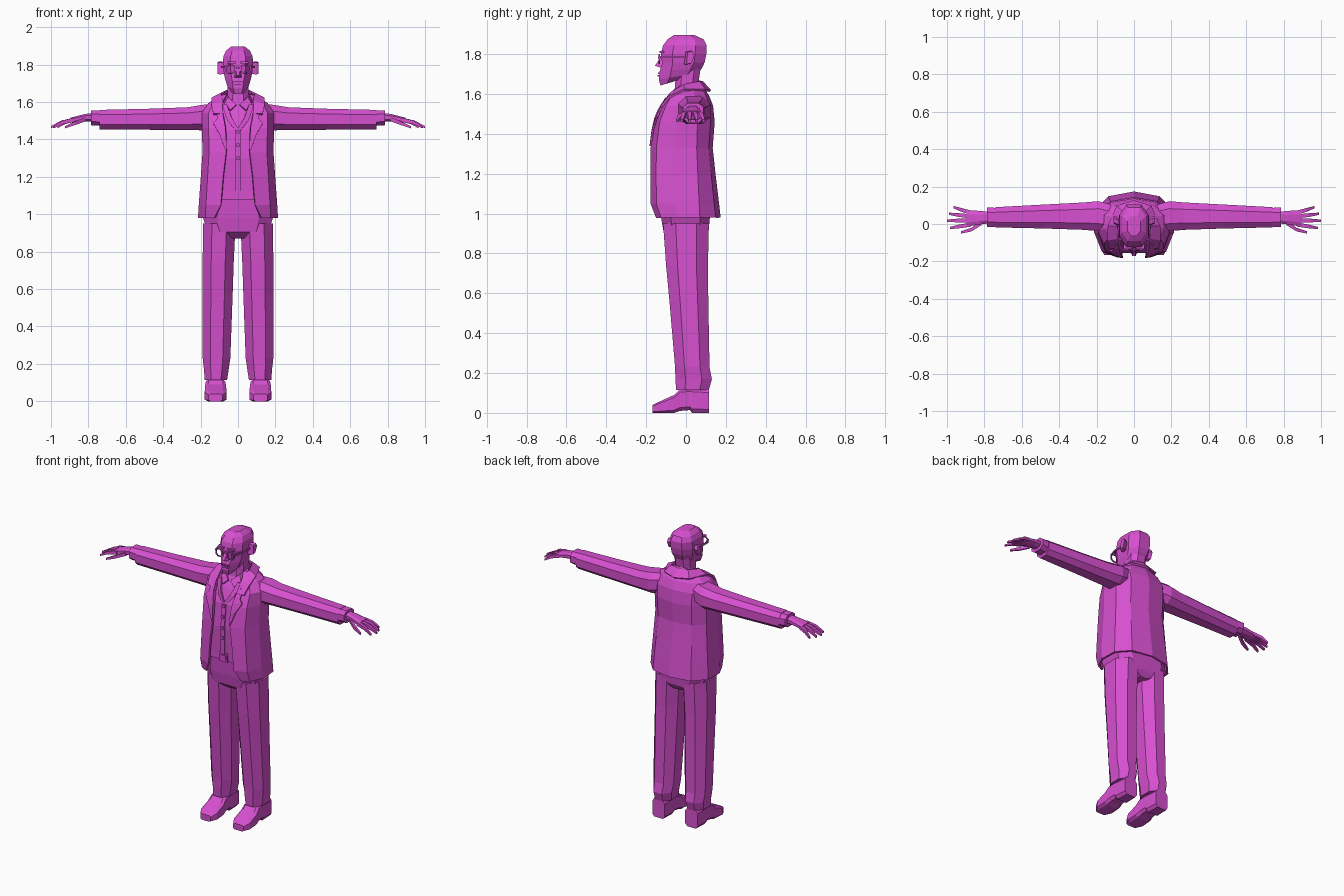
import bpy, bmesh, math
from mathutils import Vector

mat = bpy.data.materials.new("magenta")
mat.diffuse_color = (0.68, 0.08, 0.63, 1)


def make(name, verts, faces, mirror=False, thick=0):
    """Flat-shaded mesh, optionally mirrored over x and thickened."""
    me = bpy.data.meshes.new(name)
    me.from_pydata([tuple(v) for v in verts], [], faces)
    bm = bmesh.new()
    bm.from_mesh(me)
    bmesh.ops.recalc_face_normals(bm, faces=bm.faces)
    bm.to_mesh(me)
    bm.free()
    me.materials.append(mat)
    ob = bpy.data.objects.new(name, me)
    bpy.context.collection.objects.link(ob)
    if mirror:
        ob.modifiers.new("mirror", 'MIRROR')
    if thick:
        s = ob.modifiers.new("thickness", 'SOLIDIFY')
        s.thickness = thick
        s.offset = 0
    return ob


def loft(name, rings, mirror=False):
    """Closed tube through equal-length rings, capped at both ends."""
    n = len(rings[0])
    faces = [(i * n + j, i * n + (j + 1) % n, (i + 1) * n + (j + 1) % n, (i + 1) * n + j)
             for i in range(len(rings) - 1) for j in range(n)]
    faces += [tuple(range(n)), tuple(range((len(rings) - 1) * n, len(rings) * n))]
    return make(name, [p for r in rings for p in r], faces, mirror)


def sheet(name, rows, mirror=True, thick=0.01):
    """Open surface through rows of points."""
    n = len(rows[0])
    faces = [(i * n + j, i * n + j + 1, (i + 1) * n + j + 1, (i + 1) * n + j)
             for i in range(len(rows) - 1) for j in range(n - 1)]
    return make(name, [p for r in rows for p in r], faces, mirror, thick)


def octagon(u, v, hu, hv, c=0.5):
    """Chamfered rectangle, as 2D points."""
    return [(u + a * hu, v + b * hv) for a, b in
            ((1, -c), (1, c), (c, 1), (-c, 1), (-1, c), (-1, -c), (-c, -1), (c, -1))]


def zring(z, cx, hx, y0, y1, c=0.5, tilt=0):
    """Horizontal ring; tilt raises the back."""
    pts = octagon(cx, (y0 + y1) / 2, hx, (y1 - y0) / 2, c)
    return [(x, y, z + tilt * (y - y0) / (y1 - y0)) for x, y in pts]


def xring(x, cy, cz, hy, hz, c=0.5):
    return [(x, y, z) for y, z in octagon(cy, cz, hy, hz, c)]


def yring(y, cx, hx, z0, z1, c=0.7):
    return [(x, y, z) for x, z in octagon(cx, (z0 + z1) / 2, hx, (z1 - z0) / 2, c)]


def box(name, x0, x1, y0, y1, z0, z1, mirror=False):
    return loft(name, [[(x0, y0, z), (x1, y0, z), (x1, y1, z), (x0, y1, z)]
                       for z in (z0, z1)], mirror)


# Shoes
loft("shoes", [yring(y, 0.12, h, a, b) for y, h, a, b in (
    (0.115, 0.045, 0, 0.12), (0.03, 0.05, 0, 0.125), (0.02, 0.05, 0.014, 0.125),
    (-0.03, 0.053, 0.01, 0.12), (-0.06, 0.057, 0, 0.09), (-0.13, 0.058, 0, 0.058),
    (-0.167, 0.038, 0, 0.04))], True)

# Trouser legs and hips
loft("trouser_legs", [zring(z, cx, h, a, b, 0.45) for z, cx, h, a, b in (
    (0.115, 0.118, 0.060, -0.05, 0.115), (0.17, 0.116, 0.066, -0.053, 0.13),
    (0.23, 0.115, 0.074, -0.055, 0.118), (0.56, 0.109, 0.080, -0.083, 0.112),
    (0.74, 0.106, 0.083, -0.10, 0.11), (0.95, 0.100, 0.087, -0.115, 0.115))], True)
loft("hips", [zring(z, 0, h, a, b, 0.6) for z, h, a, b in (
    (0.87, 0.04, -0.07, 0.09), (0.905, 0.16, -0.112, 0.112),
    (0.98, 0.187, -0.125, 0.12), (1.09, 0.172, -0.135, 0.12))])

# Belt and buckle
loft("belt", [zring(z, 0, 0.172, -0.145, 0.115, 0.6) for z in (1.08, 1.13)])
box("buckle", -0.028, 0.028, -0.153, -0.14, 1.075, 1.135)
box("buckle_pin", -0.018, 0.018, -0.157, -0.15, 1.092, 1.118)

# Waistcoat body with hem points, neckline edges and buttons
loft("waistcoat", [zring(z, 0, h, a, b, 0.6) for z, h, a, b in (
    (1.12, 0.168, -0.15, 0.115), (1.3, 0.16, -0.155, 0.11), (1.45, 0.16, -0.138, 0.115),
    (1.54, 0.15, -0.10, 0.11), (1.61, 0.065, -0.055, 0.07))])
sheet("waistcoat_neckline", [
    [(0.0, -0.142, 1.46), (0.0, -0.146, 1.43)],
    [(0.035, -0.125, 1.52), (0.055, -0.125, 1.50)],
    [(0.06, -0.085, 1.59), (0.085, -0.085, 1.58)]])
sheet("waistcoat_opening", [
    [(0.0, -0.158, 1.13), (0.014, -0.158, 1.12)],
    [(0.0, -0.160, 1.30), (0.014, -0.160, 1.30)],
    [(0.0, -0.144, 1.45), (0.014, -0.144, 1.45)]], thick=0.006)
for i, (z, y) in enumerate(((1.235, -0.16), (1.30, -0.162), (1.37, -0.155), (1.44, -0.148))):
    rim = [(0.012 * math.cos(k * math.pi / 3), 0.012 * math.sin(k * math.pi / 3)) for k in range(6)]
    loft(f"button_{i + 1}", [[(a, yy, z + b) for a, b in rim] for yy in (y + 0.01, y - 0.01)])

# Shirt collar around the neck
sheet("shirt_collar", [
    [(0.008, -0.088, 1.585), (0.04, -0.098, 1.555)],
    [(0.05, -0.055, 1.625), (0.07, -0.07, 1.59)],
    [(0.068, 0.0, 1.65), (0.08, 0.0, 1.61)],
    [(0.04, 0.06, 1.665), (0.05, 0.075, 1.62)],
    [(0.0, 0.068, 1.668), (0.0, 0.085, 1.62)]])

# Open jacket: rows run from the front edge round to the middle of the back
rows = []
for z, xf, yf, w, yb in (
        (0.98, 0.125, -0.145, 0.208, 0.168), (1.05, 0.09, -0.172, 0.204, 0.16),
        (1.2, 0.078, -0.173, 0.193, 0.142), (1.33, 0.062, -0.172, 0.184, 0.128),
        (1.46, 0.065, -0.152, 0.187, 0.138), (1.54, 0.08, -0.115, 0.188, 0.13),
        (1.59, 0.085, -0.08, 0.155, 0.11), (1.635, 0.06, -0.03, 0.085, 0.08)):
    rows.append([(xf, yf, z), (0.82 * w, yf * 0.84, z), (w, yf * 0.3, z),
                 (w * 0.98, yb * 0.4, z), (w * 0.65, yb * 0.85, z), (0, yb, z)])
sheet("jacket", rows, thick=0.012)

# Lapels and jacket collar
sheet("lapels", [
    [(0.06, -0.178, 1.34), (0.067, -0.178, 1.34)],
    [(0.064, -0.168, 1.42), (0.10, -0.165, 1.43)],
    [(0.07, -0.154, 1.48), (0.132, -0.145, 1.485)],
    [(0.078, -0.137, 1.52), (0.11, -0.135, 1.51)],
    [(0.082, -0.10, 1.58), (0.115, -0.115, 1.55)]])
sheet("jacket_collar", [
    [(0.082, -0.128, 1.535), (0.132, -0.125, 1.535)],
    [(0.08, -0.075, 1.605), (0.142, -0.085, 1.585)],
    [(0.088, -0.01, 1.645), (0.138, -0.01, 1.62)],
    [(0.06, 0.065, 1.66), (0.09, 0.095, 1.62)],
    [(0.0, 0.08, 1.662), (0.0, 0.122, 1.615)]], thick=0.012)

# Sleeves and shirt cuffs
loft("sleeves", [xring(*r) for r in (
    (0.09, 0.025, 1.535, 0.07, 0.06), (0.19, 0.042, 1.517, 0.08, 0.068),
    (0.27, 0.042, 1.511, 0.073, 0.061), (0.48, 0.04, 1.508, 0.064, 0.056),
    (0.74, 0.036, 1.506, 0.054, 0.052))], True)
loft("cuffs", [xring(*r) for r in (
    (0.72, 0.036, 1.514, 0.05, 0.042), (0.785, 0.036, 1.516, 0.052, 0.04))], True)

# Hands: palm, four fingers and a thumb
loft("palms", [xring(*r) for r in (
    (0.77, 0.034, 1.518, 0.03, 0.024), (0.82, 0.034, 1.516, 0.036, 0.02),
    (0.895, 0.03, 1.503, 0.044, 0.013))], True)


def finger(name, path):
    loft(name, [[(x, y + a * r, z + b * r) for a, b in ((1, 1), (-1, 1), (-1, -1), (1, -1))]
                for (x, y, z), r in zip(path, (0.011, 0.010, 0.006))], True)


for name, y0, y1, tip in (("little_fingers", 0.062, 0.09, 0.965), ("ring_fingers", 0.041, 0.055, 0.99),
                          ("middle_fingers", 0.019, 0.018, 1.0), ("index_fingers", -0.004, -0.022, 0.985)):
    finger(name, [(0.875, y0, 1.505), ((0.885 + tip) / 2, (y0 + y1) / 2, 1.492), (tip, y1, 1.466)])
finger("thumbs", [(0.815, 0.005, 1.508), (0.87, -0.03, 1.487), (0.925, -0.045, 1.465)])

# Neck and head
loft("neck", [zring(z, 0, h, a, b) for z, h, a, b in (
    (1.56, 0.062, -0.065, 0.065), (1.64, 0.056, -0.055, 0.06), (1.74, 0.056, -0.05, 0.075))])
loft("head", [zring(z, 0, h, a, b, c, t) for z, h, a, b, c, t in (
    (1.643, 0.036, -0.128, 0.02, 0.55, 0.045), (1.672, 0.056, -0.136, 0.06, 0.45, 0.035),
    (1.715, 0.068, -0.132, 0.08, 0.45, 0.015), (1.755, 0.076, -0.12, 0.094, 0.5, 0.005),
    (1.80, 0.081, -0.126, 0.102, 0.5, 0), (1.845, 0.078, -0.115, 0.103, 0.5, 0),
    (1.875, 0.064, -0.092, 0.088, 0.5, 0), (1.897, 0.036, -0.06, 0.04, 0.5, 0))])

# Face: nose, brows, lips
make("nose", [(-0.01, -0.12, 1.795), (0.01, -0.12, 1.795), (-0.02, -0.125, 1.732),
              (0.02, -0.125, 1.732), (-0.009, -0.156, 1.742), (0.009, -0.156, 1.742)],
     [(0, 1, 5, 4), (0, 4, 2), (1, 3, 5), (2, 4, 5, 3), (0, 2, 3, 1)])
box("brows", 0.012, 0.056, -0.134, -0.11, 1.806, 1.816, True)
box("upper_lip", -0.024, 0.024, -0.141, -0.12, 1.702, 1.709)
box("lower_lip", -0.02, 0.02, -0.142, -0.12, 1.688, 1.697)

# Ears
loft("ears", [[(x, 0.005 + dy + s * a, 1.782 + s * b) for a, b in
               ((-0.018, -0.035), (0.008, -0.03), (0.026, 0.012), (0.014, 0.036), (-0.012, 0.03))]
              for x, dy, s in ((0.07, 0, 0.85), (0.095, 0.008, 1.0), (0.109, 0.014, 0.9))], True)

# Glasses: rims, bridge and temples
ang = [math.pi * (k + 0.5) / 4 for k in range(8)]
rim = []
for k in range(9):
    a = ang[k % 8]
    rim.append([(0.04 + r * 1.1 * math.cos(a), y, 1.776 + r * math.sin(a))
                for r, y in ((0.022, -0.131), (0.028, -0.131), (0.028, -0.139), (0.022, -0.139), (0.022, -0.131))])
sheet("glasses_rims", rim, thick=0)
box("glasses_bridge", -0.014, 0.014, -0.14, -0.13, 1.78, 1.787)
sheet("glasses_temples", [[(0.069, -0.134, z), (0.086, -0.07, z), (0.088, 0.0, z)]
                          for z in (1.782, 1.792)], thick=0.006)
